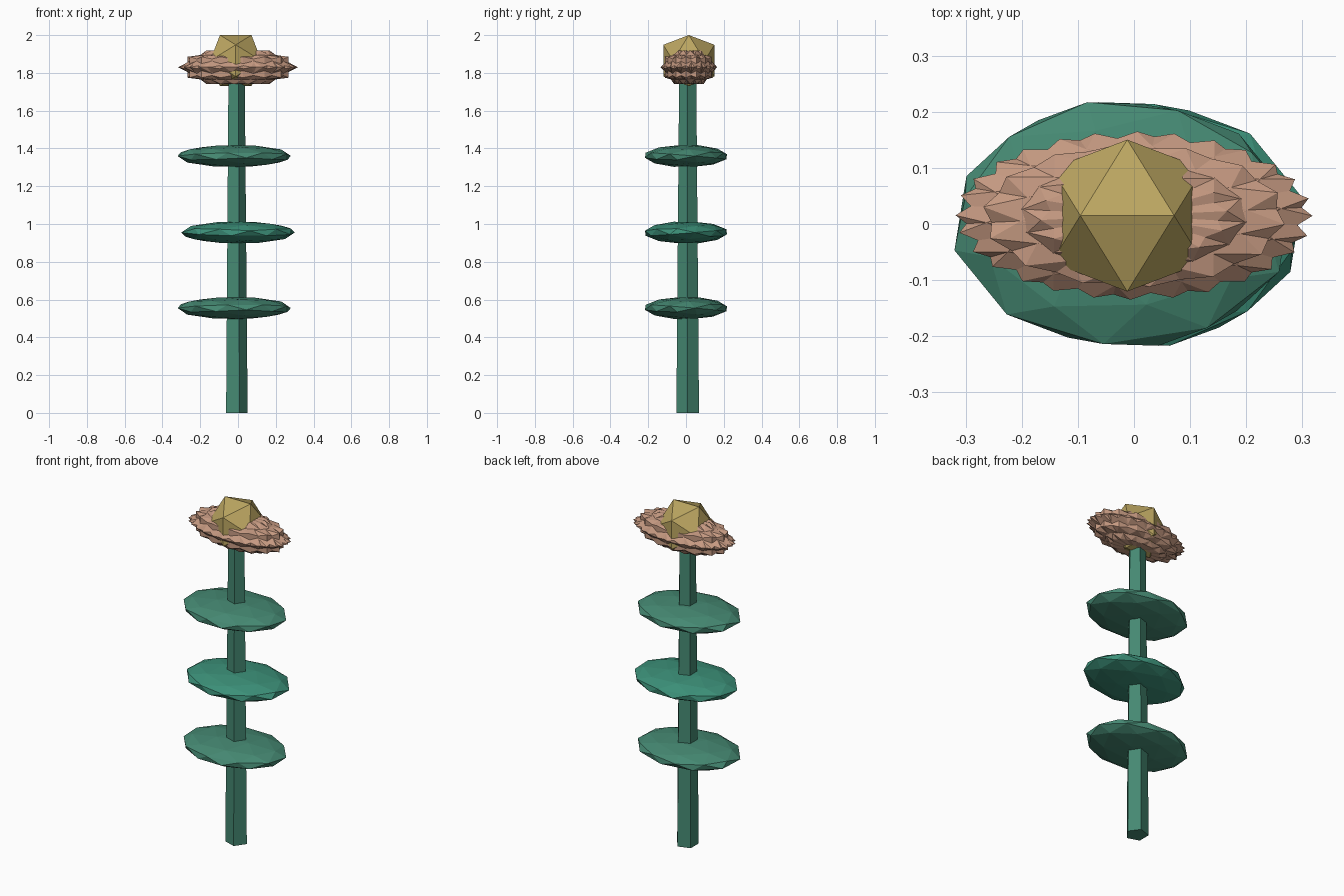
import bpy, bmesh, math
from mathutils import Vector, Matrix

if "Cube" in bpy.data.objects:
    bpy.data.objects.remove(bpy.data.objects["Cube"])

PHI = (1 + 5 ** 0.5) / 2
CX, CY = -0.012, 0.013


def material(name, rgb):
    m = bpy.data.materials.new(name)
    m.diffuse_color = (*rgb, 1)
    m.use_nodes = True
    m.node_tree.nodes["Principled BSDF"].inputs["Base Color"].default_value = m.diffuse_color
    return m


def finish(bm, name, mat):
    bmesh.ops.recalc_face_normals(bm, faces=bm.faces)
    me = bpy.data.meshes.new(name)
    bm.to_mesh(me)
    bm.free()
    me.materials.append(mat)
    ob = bpy.data.objects.new(name, me)
    bpy.context.collection.objects.link(ob)
    return ob


def edge_up_icosahedron(bm):
    """Unit icosahedron resting with an edge along x on top."""
    n = math.hypot(1, PHI)
    a, b = 1 / n, PHI / n
    verts = []
    for s in (-1, 1):
        for t in (-1, 1):
            for co in ((s * a, 0, t * b), (0, s * b, t * a), (s * b, t * a, 0)):
                verts.append(bm.verts.new(co))
    bmesh.ops.convex_hull(bm, input=verts)
    return verts


green = material("stem_green", (0.06, 0.25, 0.17))
leaf_green = material("leaf_green", (0.045, 0.28, 0.19))
pink = material("petal_pink", (0.56, 0.32, 0.22))
gold = material("centre_gold", (0.5, 0.38, 0.12))

# Tapered five-sided stem
bm = bmesh.new()
rings = []
for z, r in ((0, 0.063), (1.86, 0.047)):
    rings.append([bm.verts.new((CX + r * math.cos(k * math.tau / 5),
                                0.009 + r * math.sin(k * math.tau / 5), z)) for k in range(5)])
for k in range(5):
    j = (k + 1) % 5
    bm.faces.new((rings[0][k], rings[0][j], rings[1][j], rings[1][k]))
bm.faces.new(rings[0])
bm.faces.new(rings[1])
finish(bm, "stem", green)

# Three flattened leaf discs, the middle one turned around
for i, (z, x, turn, mat) in enumerate(((0.555, -0.02, 0, green),
                                       (0.955, 0.0, math.pi, leaf_green),
                                       (1.36, -0.02, 0, green))):
    bm = bmesh.new()
    bmesh.ops.create_icosphere(bm, subdivisions=2, radius=1)
    axis = Vector((1, 1, 1))
    face = max(bm.faces, key=lambda f: f.calc_center_median().dot(axis))
    up = face.calc_center_median().normalized()
    bm.transform(Matrix.Rotation(turn, 4, 'Z') @ up.rotation_difference(Vector((0, 0, 1))).to_matrix().to_4x4())
    # stretch to the exact half sizes
    for k, half in enumerate((0.3, 0.217, 0.057)):
        m = max(abs(v.co[k]) for v in bm.verts)
        for v in bm.verts:
            v.co[k] *= half / m
    bm.transform(Matrix.Translation((x, 0, z)))
    finish(bm, f"leaf_{i + 1}", mat)

# Spiky petal cluster: turned icosahedra squashed into one ellipsoid
bm = bmesh.new()
N = 7
for k in range(N):
    verts = edge_up_icosahedron(bm)
    bmesh.ops.rotate(bm, verts=verts, cent=(0, 0, 0), matrix=Matrix.Rotation(k * math.pi / N + 0.55, 3, 'Z'))
bm.transform(Matrix.Translation((0, 0.015, 1.83)) @ Matrix.Diagonal((0.318, 0.15, 0.105, 1)))
finish(bm, "petals", pink)

# Flower centre
bm = bmesh.new()
edge_up_icosahedron(bm)
bm.transform(Matrix.Translation((CX, 0.015, 1.865)) @ Matrix.Scale(0.159, 4))
finish(bm, "flower_centre", gold)
